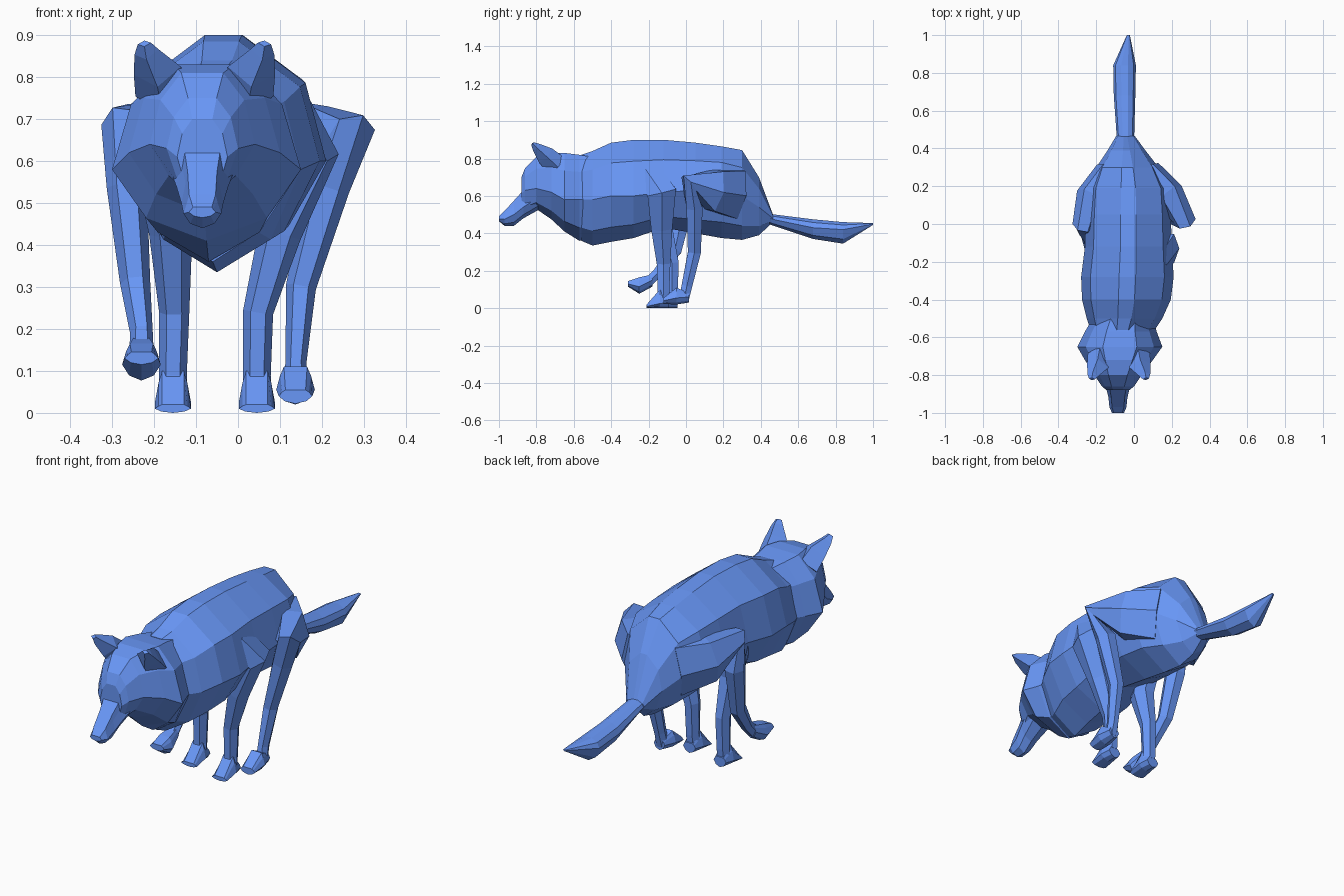
import bpy, bmesh, math
from mathutils import Vector

blue = bpy.data.materials.new("blue_fur")
blue.diffuse_color = (0.14, 0.31, 0.93, 1)


def skin(bm, rings):
    """Bridge a list of equal point rings and cap both ends."""
    loops = [[bm.verts.new(p) for p in r] for r in rings]
    n = len(loops[0])
    for a, b in zip(loops, loops[1:]):
        for i in range(n):
            bm.faces.new((a[i], a[(i + 1) % n], b[(i + 1) % n], b[i]))
    bm.faces.new(loops[0])
    bm.faces.new(loops[-1])


def slices(bm, rows, flat=0.3):
    """Upright cross-sections along y: (y, centre x, top, bottom, half width, widest z)."""
    rings = []
    for y, cx, zt, zb, w, zw in rows:
        half = [(flat, zt), (0.8, zw + 0.62 * (zt - zw)), (1, zw),
                (0.64, zb + 0.32 * (zw - zb))]
        right = [(cx + w * u, y, z) for u, z in half]
        left = [(cx - w * u, y, z) for u, z in reversed(half)]
        rings.append(right + [(cx, y, zb)] + left)
    skin(bm, rings)


def tube(bm, nodes, sides=6):
    """Limb through nodes (x, y, z, half width, half depth)."""
    pts = [Vector(n[:3]) for n in nodes]
    rings = []
    for i, (p, n) in enumerate(zip(pts, nodes)):
        t = (pts[min(i + 1, len(pts) - 1)] - pts[max(i - 1, 0)]).normalized()
        s = (Vector((1, 0, 0)) - t * t.x).normalized()
        d = t.cross(s)
        angles = [2 * math.pi * k / sides for k in range(sides)]
        rings.append([p + s * n[3] * math.cos(a) + d * n[4] * math.sin(a) for a in angles])
    skin(bm, rings)


def part(name, *builds):
    """Make one flat-shaded object from (function, data, ...) builds."""
    bm = bmesh.new()
    for fn, *args in builds:
        fn(bm, *args)
    bmesh.ops.recalc_face_normals(bm, faces=bm.faces)
    me = bpy.data.meshes.new(name)
    bm.to_mesh(me)
    bm.free()
    me.materials.append(blue)
    ob = bpy.data.objects.new(name, me)
    bpy.context.collection.objects.link(ob)
    return ob


# Torso, from chest to rump
part("torso", (slices, [
    (-0.56, -0.06, 0.82, 0.36, 0.17, 0.58),
    (-0.50, -0.05, 0.84, 0.335, 0.20, 0.58),
    (-0.40, -0.04, 0.885, 0.355, 0.235, 0.60),
    (-0.28, -0.035, 0.90, 0.375, 0.245, 0.60),
    (-0.12, -0.03, 0.90, 0.43, 0.23, 0.62),
    (0.05, -0.03, 0.885, 0.40, 0.225, 0.63),
    (0.19, -0.03, 0.865, 0.375, 0.215, 0.64),
    (0.30, -0.035, 0.845, 0.365, 0.165, 0.60),
    (0.39, -0.04, 0.70, 0.39, 0.10, 0.54),
    (0.465, -0.045, 0.50, 0.46, 0.05, 0.48)], 0.18))

# Head with fur ruff around the neck
part("head_and_ruff", (slices, [
    (-0.88, -0.085, 0.70, 0.50, 0.06, 0.61),
    (-0.86, -0.085, 0.75, 0.50, 0.085, 0.63),
    (-0.80, -0.085, 0.81, 0.53, 0.125, 0.64),
    (-0.72, -0.08, 0.83, 0.475, 0.18, 0.62),
    (-0.65, -0.075, 0.83, 0.41, 0.225, 0.58),
    (-0.57, -0.07, 0.82, 0.36, 0.19, 0.58),
    (-0.45, -0.05, 0.80, 0.38, 0.14, 0.58)], 0.4))

# Muzzle and nose
part("muzzle", (slices, [
    (-1.0, -0.085, 0.49, 0.465, 0.032, 0.478),
    (-0.97, -0.085, 0.52, 0.44, 0.045, 0.475),
    (-0.92, -0.085, 0.575, 0.44, 0.05, 0.50),
    (-0.87, -0.085, 0.63, 0.48, 0.062, 0.54),
    (-0.78, -0.085, 0.70, 0.53, 0.085, 0.60)], 0.7))

# Ears
for side, label in ((-1, "left"), (1, "right")):
    cx = -0.08
    part("ear_" + label, (tube, [
        (cx + side * 0.10, -0.69, 0.76, 0.065, 0.06),
        (cx + side * 0.112, -0.75, 0.815, 0.058, 0.052),
        (cx + side * 0.138, -0.80, 0.86, 0.03, 0.025),
        (cx + side * 0.143, -0.82, 0.88, 0.016, 0.01)], 4))

# Tail
part("tail", (slices, [
    (0.44, -0.045, 0.505, 0.45, 0.045, 0.48),
    (0.68, -0.05, 0.475, 0.37, 0.057, 0.43),
    (0.84, -0.05, 0.46, 0.345, 0.06, 0.42),
    (1.0, -0.03, 0.455, 0.445, 0.008, 0.45)]))

# Front legs, planted close together: x of shoulder, elbow, forearm, foot and toe y
for label, top, elbow, mid, foot, toe in (("right", 0.12, 0.185, 0.10, 0.045, -0.21),
                                          ("left", -0.17, -0.20, -0.16, -0.155, -0.165)):
    part("front_leg_" + label,
         (tube, [(top, -0.20, 0.72, 0.06, 0.08),
                 (elbow, -0.13, 0.62, 0.055, 0.09),
                 (mid, -0.13, 0.43, 0.052, 0.065),
                 (foot + 0.003, toe + 0.09, 0.24, 0.036, 0.042),
                 (foot, toe + 0.09, 0.09, 0.033, 0.036),
                 (foot, toe + 0.085, 0.03, 0.035, 0.035)]),
         (slices, [(toe + 0.12, foot, 0.05, 0, 0.034, 0.03),
                   (toe + 0.07, foot, 0.10, 0, 0.043, 0.025),
                   (toe, foot, 0.02, 0, 0.043, 0.01)], 0.6))

# Hind legs with deep haunches, swung forward outside the front legs
part("hind_leg_right",
     (tube, [(0.07, 0.27, 0.61, 0.08, 0.15),
             (0.18, 0.15, 0.63, 0.09, 0.125),
             (0.27, 0.015, 0.665, 0.058, 0.06),
             (0.215, 0.045, 0.54, 0.052, 0.05),
             (0.15, 0.045, 0.30, 0.036, 0.04),
             (0.138, 0.005, 0.12, 0.025, 0.033),
             (0.137, -0.01, 0.05, 0.03, 0.03)]),
     (slices, [(0.015, 0.137, 0.08, 0.03, 0.03, 0.06),
               (-0.05, 0.137, 0.11, 0.02, 0.046, 0.055),
               (-0.12, 0.137, 0.055, 0.022, 0.04, 0.04)], 0.6))
part("hind_leg_left",
     (tube, [(-0.13, 0.27, 0.61, 0.08, 0.15),
             (-0.225, 0.14, 0.635, 0.085, 0.125),
             (-0.272, -0.01, 0.68, 0.055, 0.06),
             (-0.265, -0.01, 0.54, 0.048, 0.055),
             (-0.245, -0.06, 0.31, 0.036, 0.042),
             (-0.23, -0.15, 0.19, 0.027, 0.03),
             (-0.23, -0.21, 0.13, 0.03, 0.03)]),
     (slices, [(-0.18, -0.23, 0.18, 0.115, 0.03, 0.15),
               (-0.25, -0.23, 0.165, 0.077, 0.046, 0.115),
               (-0.31, -0.23, 0.145, 0.115, 0.04, 0.13)], 0.6))
